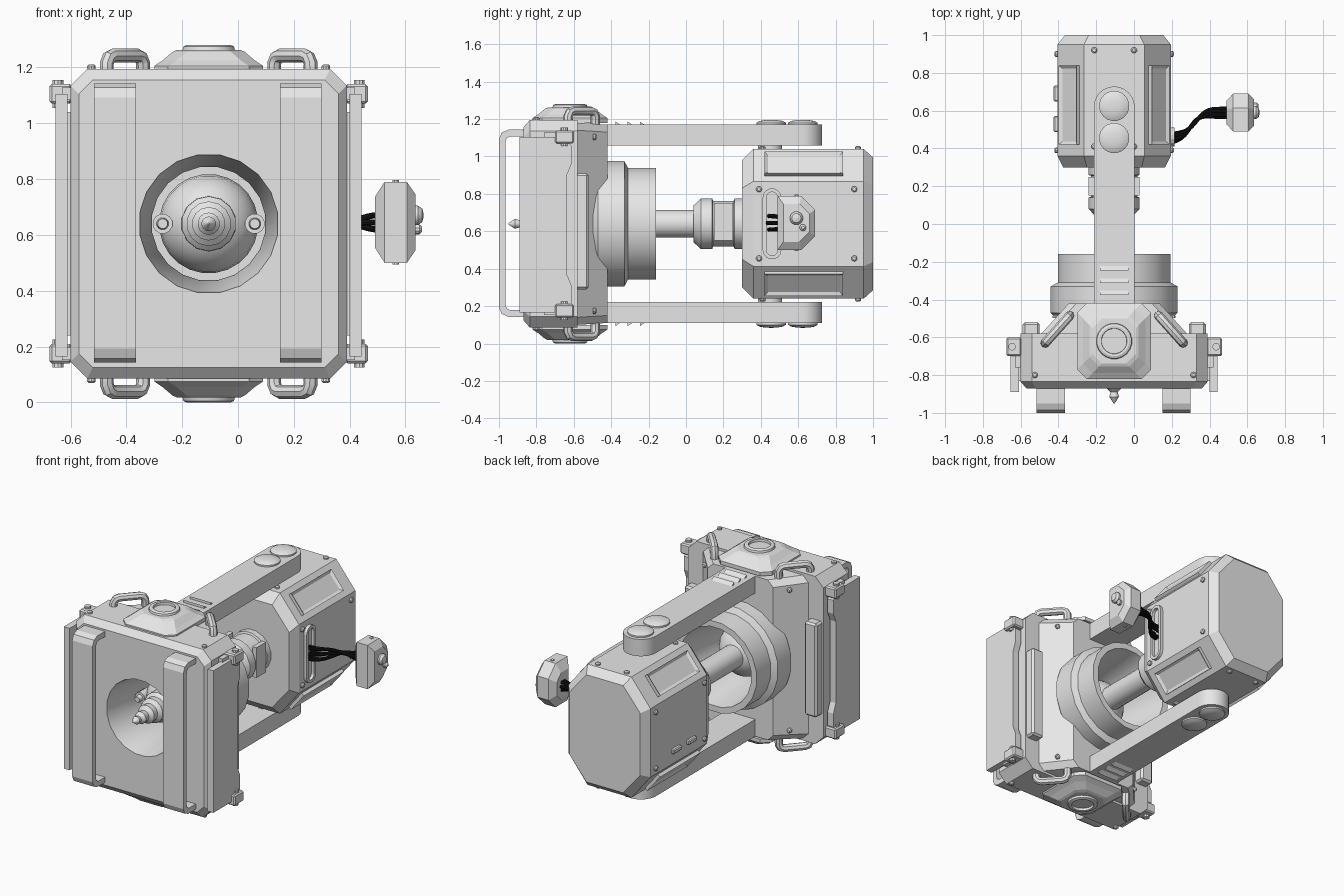
import bpy, bmesh, math
from mathutils import Vector, Matrix

if "Cube" in bpy.data.objects:
    bpy.data.objects.remove(bpy.data.objects["Cube"])

CX, CZ = -0.105, 0.64          # machine axis


def material(name, v):
    m = bpy.data.materials.new(name)
    m.diffuse_color = (v, v, v, 1)
    m.use_nodes = True
    m.node_tree.nodes["Principled BSDF"].inputs["Base Color"].default_value = m.diffuse_color
    return m


GREY, BLACK = material("light grey", 0.8), material("black", 0.006)


def part(name, bm, mat=GREY, smooth=True):
    bmesh.ops.recalc_face_normals(bm, faces=bm.faces)
    me = bpy.data.meshes.new(name)
    bm.to_mesh(me)
    bm.free()
    me.materials.append(mat)
    ob = bpy.data.objects.new(name, me)
    bpy.context.collection.objects.link(ob)
    if smooth:
        finish(ob)
    return ob


def finish(ob):
    bpy.ops.object.select_all(action='DESELECT')
    ob.select_set(True)
    bpy.context.view_layer.objects.active = ob
    if ob.type == 'CURVE':
        bpy.ops.object.convert(target='MESH')
    bpy.ops.object.shade_smooth_by_angle(angle=math.radians(32))


def loft(name, rings, loop=False, smooth=False, mat=GREY):
    bm = bmesh.new()
    vs = [[bm.verts.new(p) for p in r] for r in rings]
    n = len(vs[0])
    for a, b in zip(vs, vs[1:] + (vs[:1] if loop else [])):
        for i in range(n):
            bm.faces.new((a[i], a[(i + 1) % n], b[(i + 1) % n], b[i]))
    if not loop:
        bm.faces.new(vs[0])
        bm.faces.new(vs[-1])
    return part(name, bm, mat, smooth)


def octagon(hx, hy, cx, cy):
    """Rectangle with cut corners, half sizes hx, hy, cuts cx, cy."""
    q = [(hx, hy - cy), (hx - cx, hy)]
    return (q + [(-x, y) for x, y in q[::-1]] + [(-x, -y) for x, y in q]
            + [(x, -y) for x, y in q[::-1]])


def oct_y(y, hx, hz, cx, cz=None):
    return [(CX + a, y, CZ + b) for a, b in octagon(hx, hz, cx, cz or cx)]


def lathe(name, profile, center, axis='Y', seg=20, loop=False, smooth=True):
    """Profile of (offset along axis, radius)."""
    c, rings = Vector(center), []
    for t, r in profile:
        ring = []
        for i in range(seg):
            a = 2 * math.pi * (i + 0.5) / seg
            u, v = r * math.cos(a), r * math.sin(a)
            ring.append(c + Vector({'X': (t, u, v), 'Y': (u, t, v), 'Z': (u, v, t)}[axis]))
        rings.append(ring)
    return loft(name, rings, loop, smooth)


def box(name, center, size, rot_y=0.0, bevel=0.0, inset=0.0):
    bm = bmesh.new()
    bmesh.ops.create_cube(bm, size=1, matrix=Matrix.Diagonal((*size, 1)))
    if inset:
        bm.normal_update()
        top = [f for f in bm.faces if f.normal.z > 0.9]
        bmesh.ops.inset_region(bm, faces=top, thickness=inset)
        bmesh.ops.translate(bm, verts=top[0].verts, vec=(0, 0, -size[2] * 0.4))
    if bevel:
        bmesh.ops.bevel(bm, geom=bm.edges[:], offset=bevel, segments=1, affect='EDGES')
    bm.transform(Matrix.Translation(center) @ Matrix.Rotation(rot_y, 4, 'Y'))
    return part(name, bm, smooth=False)


def tube(name, pts, r, mat=GREY, kind='POLY'):
    cu = bpy.data.curves.new(name, 'CURVE')
    cu.dimensions, cu.bevel_depth, cu.bevel_resolution, cu.use_fill_caps = '3D', r, 2, True
    sp = cu.splines.new(kind)
    sp.points.add(len(pts) - 1)
    for p, q in zip(sp.points, pts):
        p.co = (*q, 1)
    if kind == 'NURBS':
        sp.use_endpoint_u, sp.order_u, sp.resolution_u = True, 4, 6
    ob = bpy.data.objects.new(name, cu)
    cu.materials.append(mat)
    bpy.context.collection.objects.link(ob)
    finish(ob)
    return ob


def bolt(center, axis, s):
    lathe("bolt", [(0, .016), (s * .012, .016), (s * .018, .009)], center, axis, 10)


# Front housing with stepped, tapered back and a bored opening
body = loft("front_housing", [
    oct_y(-.87, .465, .515, .05), oct_y(-.835, .495, .555, .06), oct_y(-.58, .495, .555, .06),
    oct_y(-.58, .385, .54, .04), oct_y(-.42, .24, .53, .04)])
cutter = lathe("bore_cutter", [(-1.1, .25), (0, .25)], (CX, 0, CZ), seg=20)
mod = body.modifiers.new("bore", 'BOOLEAN')
mod.object, mod.solver = cutter, 'EXACT'
bpy.context.view_layer.objects.active = body
bpy.ops.object.modifier_apply(modifier="bore")
bpy.data.objects.remove(cutter)

# Open nozzle, core ball, tiered spike, shaft and motor neck
AX = (CX, 0, CZ)
lathe("nozzle", [(-.868, .25), (-.84, .245), (-.55, .205), (-.45, .22), (-.16, .262),
                 (-.16, .302), (-.31, .302), (-.33, .34), (-.47, .34), (-.54, .27), (-.6, .252)],
      AX, seg=20, loop=True)
lathe("core_ball", [(-.5 - .178 * math.cos(math.pi * (i + .15) / 12.3),
                     .178 * math.sin(math.pi * (i + .15) / 12.3)) for i in range(13)], AX, seg=24)
lathe("spike", [(-.62, .1), (-.69, .098), (-.71, .078), (-.75, .08), (-.77, .056), (-.81, .06),
                (-.83, .034), (-.87, .04), (-.89, .02), (-.915, .026), (-.95, .003)], AX, seg=14)
lathe("shaft", [(-.5, .075), (.06, .075)], AX, seg=20)
lathe("motor_neck", [(.04, .1), (.08, .138), (.14, .138), (.145, .125), (.255, .125),
                     (.26, .138), (.32, .138)], AX, seg=16)
for s in (-1, 1):
    lathe("core_stud", [(-.56, .036), (-.64, .036), (-.64, .022), (-.67, .018)],
          (CX + s * .165, 0, CZ), seg=12)
    box("neck_plate", (CX + s * .12, .2, CZ + .01), (.03, .1, .2))

# Rear motor box
loft("rear_box", [oct_y(.3, .27, .34, .125, .15), oct_y(.36, .3, .4, .14, .173),
                  oct_y(.95, .3, .4, .14, .173), oct_y(1.0, .26, .355, .125, .15)])
for sx in (-1, 1):
    for sz in (-1, 1):
        box("corner_panel", (CX + sx * .235, .63, CZ + sz * .318), (.15, .42, .03),
            math.atan2(sx * .776, sz * .63), inset=.025)
        for y in (.39, .9):
            bolt((CX + sx * .298, y, CZ + sz * .185), 'X', sx)
            bolt((CX + sx * .105, y + .02, CZ + sz * .398), 'Z', sz)
for y in (.53, .69):
    box("side_latch", (CX - .305, y, .5), (.03, .085, .03), bevel=.006)

# Cable port: stadium-shaped rim
rim = []
for dx, r in ((.19, .05), (.215, .05), (.215, .03), (.19, .03)):
    rim.append([(dx, .46 + r * math.cos(a), CZ + (.14 if i < 8 else -.14) + r * math.sin(a))
                for i in range(16) for a in [math.pi * (i if i < 8 else i - 1) / 7]])
loft("cable_port", rim, loop=True)

# Twisted cable bundle and its control box
for i in range(6):
    a = math.pi * i / 3
    dy, dz = .022 * math.cos(a), .042 * math.sin(a)
    tube("cable", [(.19, .455 + dy, .645 + dz), (.26, .46 + dy, .645 + dz),
                   (.31, .53 - dy, .645 + dz * .9), (.38, .6 + dy, .645 - dz * .6),
                   (.46, .585 + dy, .645 + dz * .7), (.5, .59 + dy, .645 + dz * .7)],
         .011, BLACK, 'NURBS')
pts = [(.49, 0), (.615, 0), (.69, .075), (.69, .215), (.615, .29), (.49, .29)]
ring = lambda x, k: [(x, .59 + (y - .59) * k, .645 + (z - .145) * k) for y, z in pts]
loft("control_box", [ring(.49, .62), ring(.525, 1), ring(.605, 1), ring(.635, .7)])
lathe("control_knob", [(.62, .036), (.645, .036), (.66, .025), (.665, .006)], (0, .59, .67), 'X', 12)
lathe("control_button", [(.62, .018), (.65, .018), (.66, .008)], (0, .625, .62), 'X', 10)
for z in (.5, .79):
    lathe("control_stud", [(-.006, .012), (.006, .012)], (.565, .59, z), 'Z', 8)

# Bent straps across the front face
for x in (-.44, .225):
    y0, y1, t = -.85, -1.0, .035
    outer = [(y0, .5), (y1 + .05, .5), (y1 + .015, .485), (y1, .45)]
    inner = [(y0, .5 - t), (y1 + .06, .5 - t), (y1 + t + .006, .455), (y1 + t, .435)]
    for n in (outer, inner):
        n += [(y, -z) for y, z in n[::-1]]
    prof = list(zip(outer, inner))
    loft("front_strap", [[(x + sx * .075, p[0], CZ + .003 + p[1]) for sx, p in
                          ((-1, o), (1, o), (1, i), (-1, i))] for o, i in prof])

# Side guards, rails and hinge clips
for s in (-1, 1):
    X = lambda d: CX + s * d
    edge = [(-.89, .47), (-.66, .47), (-.61, .42), (-.61, .33), (-.635, .27)]
    edge = edge + [(y, -z) for y, z in edge[::-1]]
    loft("side_guard", [[(X(d), y, CZ - .005 + z) for y, z in edge] for d in (.505, .548)])
    box("guard_mount", (X(.5), -.74, CZ), (.03, .18, .8))
    box("side_rail", (X(.44), -.565, CZ - .04), (.09, .09, .62), bevel=.012)
    for z in (-.465, .465):
        box("hinge_clip", (X(.53), -.65, CZ + z), (.08, .1, .07), bevel=.008)
        lathe("hinge_pin", [(-.05, .02), (.05, .02)], (X(.54), -.65, CZ + z), 'Z', 10)
        box("hinge_tab", (X(.49), -.71, CZ + z), (.07, .1, .045))
        bolt((X(.31), -.497, CZ + z), 'Y', 1)

# Parts mirrored on top and bottom
for s in (1, -1):
    Z = lambda z: CZ + s * (z - CZ)
    # arm with rounded end
    arc = [(CX + .108 * math.cos(a), .62 + .108 * math.sin(a))
           for a in [math.pi * i / 16 for i in range(17)]]
    outline = [(CX + .108, -.5)] + arc + [(CX - .108, -.5)]
    loft("arm", [[(x, y, Z(z)) for x, y in outline] for z in (1.058, 1.17)], smooth=True)
    for y in (.455, .625):
        lathe("arm_pivot", [(0, .08), (s * .012, .08), (s * .022, .062), (s * .027, .03),
                            (s * .028, .004)], (CX, y, Z(1.168)), 'Z', 20)
    lathe("arm_spacer", [(0, .065), (s * .04, .065)], (CX, .45, Z(1.03)), 'Z', 16)
    # angled cooling slots
    for y in (-.365, -.3, -.235):
        loft("vent_louvre", [[(CX + d, y - .012, Z(1.165)), (CX + d, y - .012, Z(1.187)),
                              (CX + d, y + .02, Z(1.165))] for d in (-.075, .075)])
    # tiered cap with open ring
    tiers = [(1.18, .195), (1.205, .195), (1.215, .18), (1.225, .165), (1.255, .13), (1.262, .115)]
    loft("cap_base", [[(CX + a, -.62 + b, Z(z)) for a, b in octagon(h, h * 1.03, .05, .05)]
                      for z, h in tiers])
    lathe("cap_ring", [(s * .0, .098), (s * .025, .092), (s * .03, .08), (s * .028, .068),
                       (s * .0, .066)], (CX, -.62, Z(1.25)), 'Z', 20, loop=True)
    for sx in (-1, 1):
        # diagonal carry handles
        a, b = Vector((CX + sx * .235, -.485)), Vector((CX + sx * .365, -.63))
        path = [(0, 1.17), (0, 1.215), (.06, 1.236), (.17, 1.243),
                (.83, 1.243), (.94, 1.236), (1, 1.215), (1, 1.17)]
        tube("carry_handle", [(*a.lerp(b, t), Z(z)) for t, z in path], .025)
        bolt((CX + sx * .42, -.8, Z(1.193)), 'Z', s)
